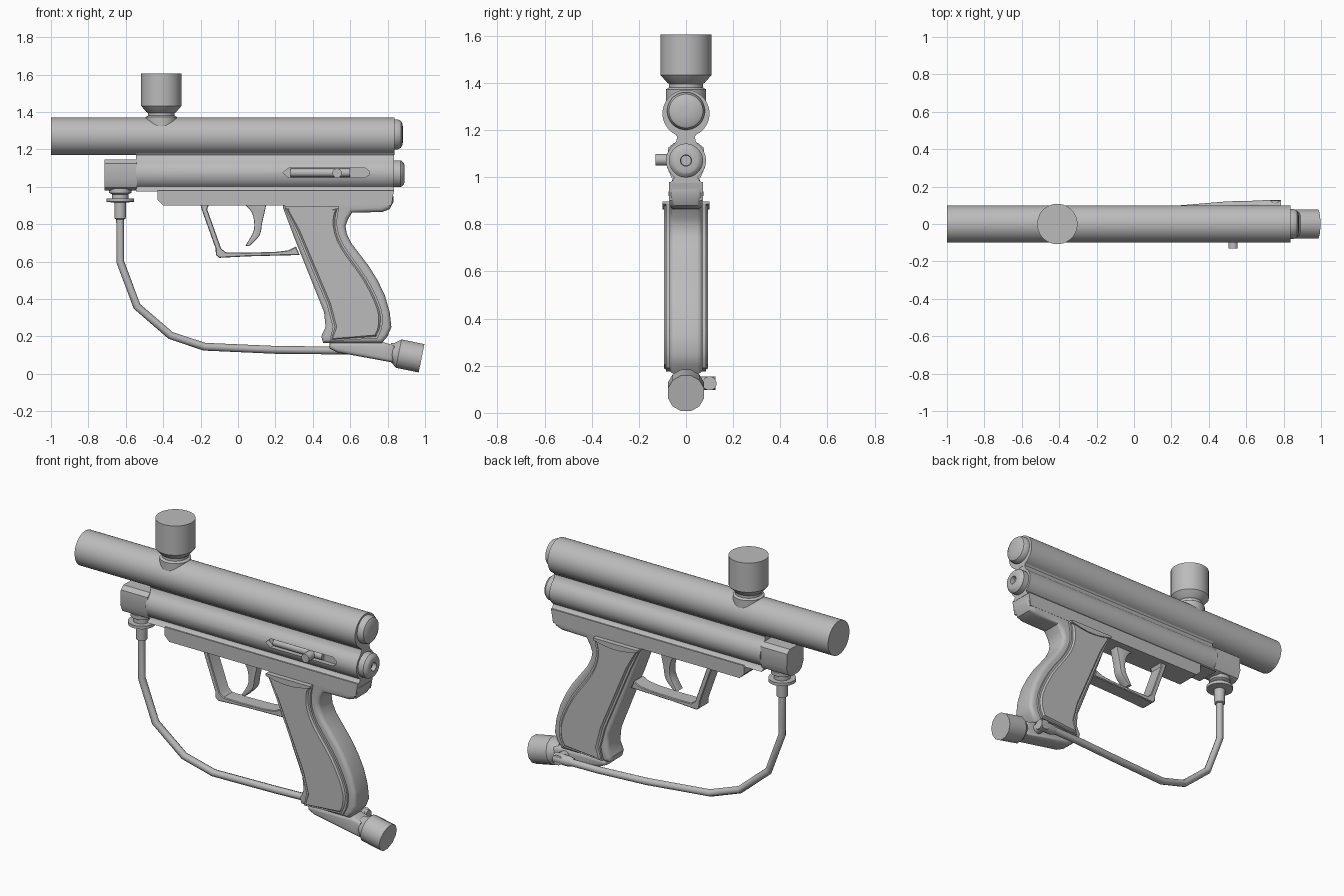
import bpy, bmesh, math
from mathutils import Vector

if "Cube" in bpy.data.objects:
    bpy.data.objects.remove(bpy.data.objects["Cube"], do_unlink=True)

GREY = (0.5, 0.5, 0.5, 1)
metal = bpy.data.materials.new("plain grey")
metal.use_nodes = True
metal.diffuse_color = GREY
metal.node_tree.nodes["Principled BSDF"].inputs["Base Color"].default_value = GREY


def shade(obj, angle=35):
    obj.data.shade_smooth()
    obj.data.set_sharp_from_angle(angle=math.radians(angle))


def finish(name, bm):
    bmesh.ops.recalc_face_normals(bm, faces=bm.faces)
    mesh = bpy.data.meshes.new(name)
    bm.to_mesh(mesh)
    bm.free()
    obj = bpy.data.objects.new(name, mesh)
    bpy.context.collection.objects.link(obj)
    mesh.materials.append(metal)
    shade(obj)
    return obj


def prism(name, pts, lo, hi, axis="y", bevel=0, segments=3, inset=None):
    """Extrude an (x, z) outline along y, or a (y, z) outline along x."""
    place = (lambda a, b, t: (a, t, b)) if axis == "y" else (lambda a, b, t: (t, a, b))
    bm = bmesh.new()
    ends = [[bm.verts.new(place(a, b, t)) for a, b in pts] for t in (lo, hi)]
    caps = [bm.faces.new(ring) for ring in ends]
    n = len(pts)
    for i in range(n):
        j = (i + 1) % n
        bm.faces.new((ends[0][i], ends[0][j], ends[1][j], ends[1][i]))
    bmesh.ops.recalc_face_normals(bm, faces=bm.faces)
    if inset:
        outer = max(caps, key=lambda f: abs(f.calc_center_median().y))
        bmesh.ops.inset_region(bm, faces=[outer], thickness=inset[0], depth=0)
        bmesh.ops.inset_region(bm, faces=[outer], thickness=inset[1], depth=inset[1])
    if bevel:
        edges = list({e for f in caps for e in f.edges})
        bmesh.ops.bevel(bm, geom=edges, offset=bevel, segments=segments,
                        profile=0.5, affect="EDGES", clamp_overlap=True)
    return finish(name, bm)


def lathe(name, profile, origin, direction=(0, 0, 1), sides=32):
    """Spin (radius, distance) points about an axis and cap both ends."""
    bm = bmesh.new()
    turn = Vector(direction).to_track_quat("Z", "Y")
    rings = []
    for r, t in profile:
        ring = []
        for i in range(sides):
            a = math.tau * (i + 0.5) / sides
            p = Vector((r * math.cos(a), r * math.sin(a), t))
            ring.append(bm.verts.new(turn @ p + Vector(origin)))
        rings.append(ring)
    for a, b in zip(rings, rings[1:]):
        for i in range(sides):
            j = (i + 1) % sides
            bm.faces.new((a[i], a[j], b[j], b[i]))
    bm.faces.new(rings[0])
    bm.faces.new(rings[-1])
    return finish(name, bm)


def smooth_path(pts, steps=4):
    """Rounded open path through the points."""
    p = [Vector(q) for q in pts]
    p = [2 * p[0] - p[1]] + p + [2 * p[-1] - p[-2]]
    out = []
    for a, b, c, d in zip(p, p[1:], p[2:], p[3:]):
        for k in range(steps):
            t = k / steps
            out.append(0.5 * (2 * b + (c - a) * t + (2 * a - 5 * b + 4 * c - d) * t * t
                              + (3 * b - a - 3 * c + d) * t ** 3))
    return [tuple(v) for v in out] + [tuple(p[-2])]


# Barrel tube
lathe("barrel_tube", [(0.1, -1), (0.1, 0.836)], (0, 0, 1.27), (1, 0, 0), 40)

# Lower receiver with a pinched waist under the barrel
half = [(0.05, 1.23), (0.073, 1.203), (0.05, 1.19), (0.037, 1.17), (0.042, 1.15)]
for i in range(13):
    a = math.radians(50 - 105 * i / 12)
    half.append((0.085 * math.cos(a), 1.07 + 0.085 * math.sin(a)))
half += [(0.056, 0.985), (0.072, 0.975)]
receiver = prism("receiver", half + [(-y, z) for y, z in reversed(half)], -0.545, 0.835, "x")

# Cocking slot, cut on the right side only
slot = [(0.24, 1.075), (0.27, 1.05), (0.68, 1.05), (0.7, 1.065),
        (0.7, 1.085), (0.68, 1.1), (0.27, 1.1)]
cutter = prism("slot_cutter", slot, -0.2, -0.055)
cutter.hide_render = True
cut = receiver.modifiers.new("slot", "BOOLEAN")
cut.operation, cut.object, cut.solver = "DIFFERENCE", cutter, "EXACT"
bpy.context.view_layer.objects.active = receiver
bpy.ops.object.modifier_apply(modifier="slot")
bpy.data.objects.remove(cutter, do_unlink=True)
shade(receiver)
lathe("bolt", [(0.022, 0.28), (0.022, 0.6)], (0, -0.055, 1.075), (1, 0, 0), 16)
lathe("cocking_handle", [(0.025, 0), (0.025, 0.08)], (0.53, -0.05, 1.073), (0, -1, 0), 16)

# Rear plugs: domed above, drilled below
lathe("upper_plug", [(0.08, 0), (0.08, 0.02), (0.072, 0.036), (0.055, 0.045), (0.02, 0.048)],
      (0.835, 0, 1.28), (1, 0, 0))
lathe("lower_plug", [(0.072, 0), (0.072, 0.035), (0.06, 0.05), (0.05, 0.054),
                     (0.024, 0.054), (0.022, 0.03)], (0.835, 0, 1.07), (1, 0, 0))

# Feed neck
lathe("feed_neck", [(0.085, 1.28), (0.085, 1.372), (0.072, 1.38), (0.072, 1.395),
                    (0.08, 1.4), (0.108, 1.432), (0.108, 1.605)], (-0.41, 0, 0))

# Rail under the receiver
prism("rail", [(-0.43, 0.98), (-0.43, 0.93), (-0.4, 0.9), (0.82, 0.9), (0.834, 0.98)],
      -0.072, 0.072)

# Front gas block with its fittings
block = [(0.05, 1.145), (0.075, 1.125), (0.08, 1.04), (0.06, 0.995), (0.03, 0.98)]
prism("gas_block", block + [(-y, z) for y, z in reversed(block)], -0.715, -0.54, "x")
lathe("gas_fitting", [(0.06, 0.99), (0.06, 0.968), (0.045, 0.96), (0.045, 0.938), (0.075, 0.938),
                      (0.075, 0.92), (0.032, 0.915), (0.03, 0.83), (0.02, 0.825)],
      (-0.63, 0, 0), sides=24)

# Hose, swinging round to the left side of the grip
curve = bpy.data.curves.new("hose", "CURVE")
curve.dimensions = "3D"
curve.bevel_depth, curve.bevel_resolution, curve.use_fill_caps = 0.021, 2, True
path = [(-0.63, 0, 0.85), (-0.63, 0, 0.6), (-0.54, 0, 0.36), (-0.36, 0.01, 0.205),
        (-0.18, 0.03, 0.145), (0.2, 0.075, 0.128), (0.5, 0.1, 0.125), (0.7, 0.105, 0.125)]
line = curve.splines.new("POLY")
line.points.add(len(path) - 1)
for point, co in zip(line.points, path):
    point.co = (*co, 1)
hose = bpy.data.objects.new("hose", curve)
bpy.context.collection.objects.link(hose)
curve.materials.append(metal)
lathe("hose_fitting", [(0.022, 0), (0.03, 0.03), (0.03, 0.12)], (0.665, 0.1, 0.125), (1, 0, 0), 12)
lathe("hose_elbow", [(0.03, 0), (0.03, 0.1)], (0.755, 0.025, 0.125), (0, 1, 0), 12)

# Grip frame with rounded edges and a heel at the back
front = [(0.235, 0.95), (0.24, 0.89), (0.3, 0.73), (0.46, 0.33), (0.468, 0.25), (0.445, 0.2),
         (0.455, 0.165)]
back = smooth_path([(0.77, 0.165), (0.82, 0.25), (0.785, 0.42), (0.7, 0.575), (0.605, 0.7),
                    (0.575, 0.79), (0.61, 0.862)], 2)
prism("grip_frame", front + back + [(0.77, 0.865), (0.81, 0.88), (0.832, 0.92), (0.832, 0.95)],
      -0.071, 0.071, bevel=0.035, segments=4)

# Grip panels, one on each side, with a thumb lip
panel = smooth_path([(0.54, 0.89), (0.53, 0.79), (0.57, 0.68), (0.69, 0.51), (0.765, 0.35),
                     (0.77, 0.25), (0.745, 0.19)], 3)
panel += [(0.49, 0.175), (0.507, 0.25), (0.475, 0.37), (0.31, 0.76), (0.25, 0.89)]
lip = [(0.25 + 0.29 * i / 8, 0.885 - 0.022 * math.sin(math.pi * i / 8)) for i in range(9)]
for side, label in ((-1, "right"), (1, "left")):
    prism(label + "_grip_panel", panel, side * 0.04, side * 0.084, inset=(0.012, 0.009))
    prism(label + "_grip_lip", lip + [(0.54, 0.897), (0.25, 0.897)], side * 0.06, side * 0.1)

# Trigger guard
guard = [(-0.205, 0.92), (-0.195, 0.88), (-0.12, 0.67), (-0.118, 0.635), (-0.1, 0.62),
         (0.05, 0.628), (0.2, 0.632), (0.33, 0.635), (0.31, 0.68), (0.27, 0.66), (0.2, 0.652),
         (0.05, 0.648), (-0.065, 0.65), (-0.09, 0.67), (-0.165, 0.88), (-0.15, 0.92)]
prism("trigger_guard", guard, -0.045, 0.045, bevel=0.004, segments=1)

# Trigger
blade = smooth_path([(0.02, 0.92), (0.075, 0.86), (0.085, 0.77), (0.04, 0.685)], 4)
blade += smooth_path([(0.06, 0.682), (0.115, 0.74), (0.13, 0.81), (0.155, 0.92)], 4)
prism("trigger", blade, -0.03, 0.03, bevel=0.006, segments=2)

# Bottle adapter under the grip
prism("adapter_body", [(0.49, 0.168), (0.49, 0.135), (0.53, 0.115), (0.83, 0.06), (0.84, 0.15),
                       (0.78, 0.168)], -0.055, 0.055, bevel=0.02)
lathe("bottle_adapter", [(0.05, 0), (0.055, 0.02), (0.08, 0.05), (0.08, 0.175)],
      (0.81, 0, 0.118), (0.98, 0, -0.2), 12)
